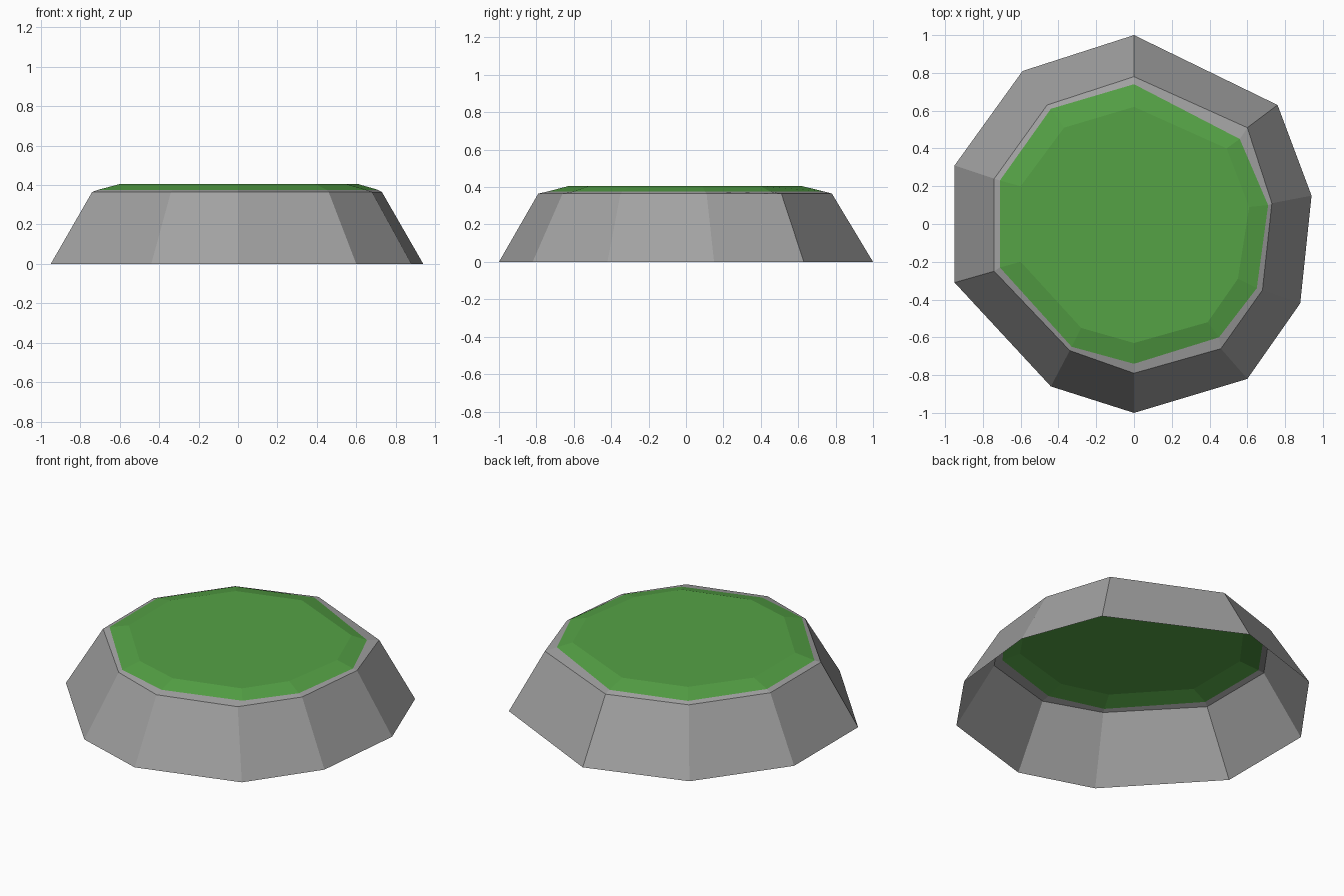
import bpy
import bmesh

cube = bpy.data.objects.get("Cube")
if cube:
    bpy.data.objects.remove(cube, do_unlink=True)


def make_material(name, colour):
    material = bpy.data.materials.new(name)
    material.use_nodes = True
    material.diffuse_color = colour
    for node in material.node_tree.nodes:
        if node.type == "BSDF_PRINCIPLED":
            node.inputs["Base Color"].default_value = colour
            node.inputs["Roughness"].default_value = 0.9
    return material


def build_rings(name, rings, material, closed_top=False):
    """Bridge stacked (height, outline) rings into a flat-shaded shell."""
    bm = bmesh.new()
    loops = [[bm.verts.new((x, y, height)) for x, y in outline]
             for height, outline in rings]
    for lower, upper in zip(loops, loops[1:]):
        for i in range(len(lower)):
            j = (i + 1) % len(lower)
            bm.faces.new((lower[i], upper[i], upper[j], lower[j]))
    if closed_top:
        bm.faces.new(reversed(loops[-1]))
    mesh = bpy.data.meshes.new(name)
    bm.to_mesh(mesh)
    bm.free()
    mesh.materials.append(material)
    part = bpy.data.objects.new(name, mesh)
    bpy.context.scene.collection.objects.link(part)
    return part


stone = make_material("stone grey", (0.36, 0.36, 0.36, 1))
grass = make_material("grass green", (0.09, 0.36, 0.06, 1))

# Irregular ten-sided outlines, clockwise from the back corner
foot = [(0, 1), (.76, .63), (.94, .15), (.88, -.42), (.6, -.82),
        (0, -1), (-.44, -.86), (-.95, -.31), (-.95, .31), (-.59, .81)]
rim = [(0, .78), (.6, .51), (.73, .11), (.68, -.35), (.46, -.66),
       (0, -.79), (-.34, -.67), (-.74, -.25), (-.74, .24), (-.46, .63)]
turf_edge = [(0, .74), (.56, .45), (.71, .1), (.65, -.34), (.45, -.6),
             (0, -.74), (-.33, -.65), (-.71, -.23), (-.71, .23), (-.44, .61)]
turf_top = [(0, .62), (.49, .4), (.61, .09), (.55, -.29), (.39, -.52),
            (0, -.63), (-.28, -.55), (-.6, -.2), (-.6, .2), (-.37, .51)]

rim_height, turf_height, top_height = 0.365, 0.376, 0.405

# Hollow stone plinth: sloping wall and narrow rim, open underneath
build_rings("stone_base", [(0, foot), (rim_height, rim), (turf_height, turf_edge)], stone)

# Grass cap: bevelled border and flat top
build_rings("grass_cap", [(turf_height, turf_edge), (top_height, turf_top)], grass, closed_top=True)
